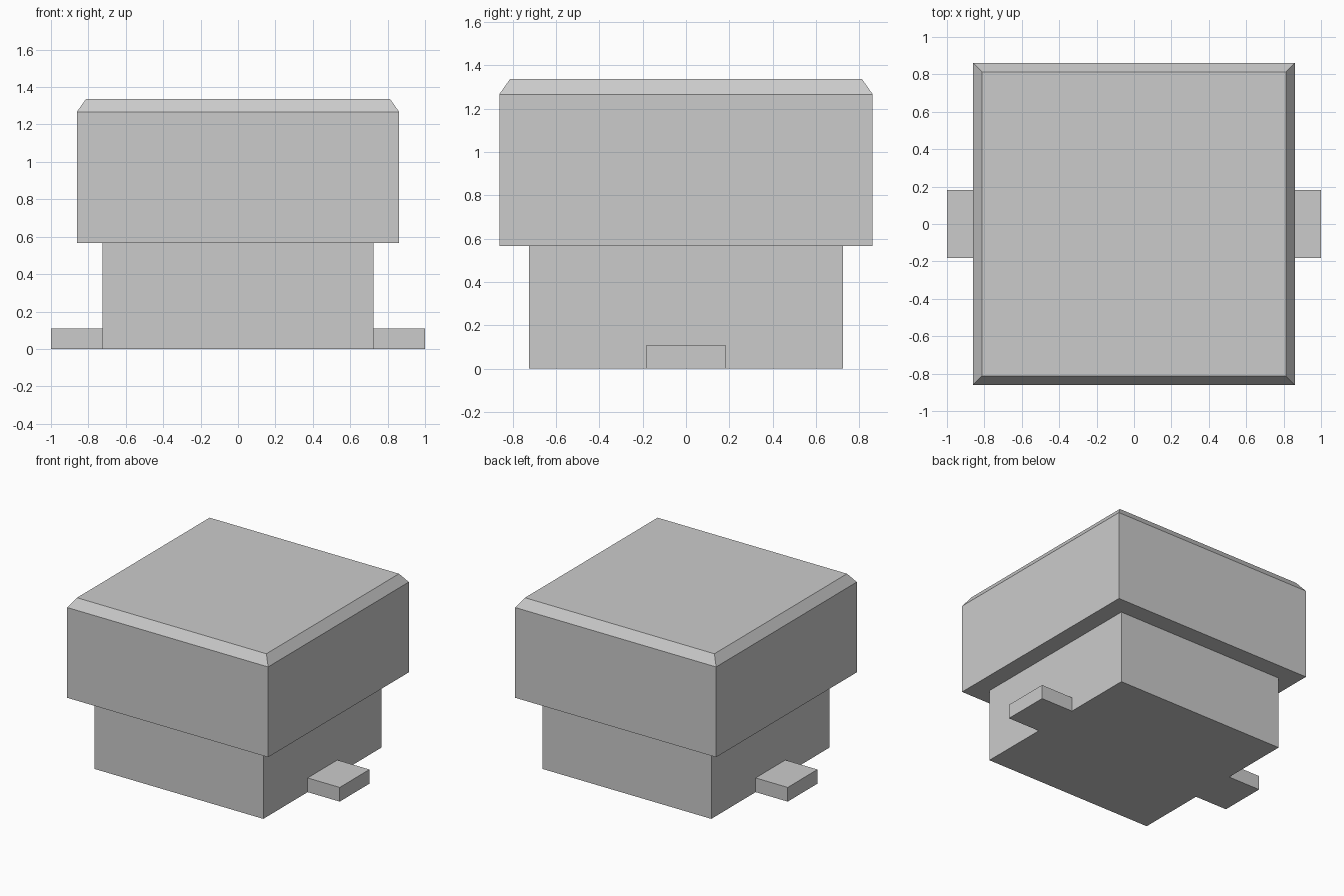
import bpy
import bmesh
from mathutils import Matrix

cube = bpy.data.objects.get("Cube")
if cube:
    bpy.data.objects.remove(cube, do_unlink=True)

grey = bpy.data.materials.new("plain grey")
grey.use_nodes = True
colour = (0.6, 0.6, 0.6, 1)
grey.diffuse_color = colour
grey.node_tree.nodes["Principled BSDF"].inputs["Base Color"].default_value = colour


def box(name, low, high, chamfer=0):
    """Flat-shaded box between two corners, with optional chamfered top edges."""
    size = [b - a for a, b in zip(low, high)]
    centre = [(a + b) / 2 for a, b in zip(low, high)]
    bm = bmesh.new()
    bmesh.ops.create_cube(bm, size=1, matrix=Matrix.Translation(centre) @ Matrix.Diagonal((*size, 1)))
    if chamfer:
        # Inset the top rim, leaving sloped faces all round
        top = [f for f in bm.faces if f.normal.z > 0.9]
        side_top = high[2] - chamfer
        for v in top[0].verts:
            v.co.z = side_top
        bmesh.ops.inset_region(bm, faces=top, thickness=chamfer, depth=0)
        for v in top[0].verts:
            v.co.z = high[2]
    bmesh.ops.recalc_face_normals(bm, faces=bm.faces)
    mesh = bpy.data.meshes.new(name)
    bm.to_mesh(mesh)
    bm.free()
    mesh.materials.append(grey)
    obj = bpy.data.objects.new(name, mesh)
    bpy.context.collection.objects.link(obj)
    return obj


# Base block and wider chamfered cap
BASE, CAP = 0.725, 0.862
SPLIT, TOP = 0.567, 1.337
box("base_block", (-BASE, -BASE, 0), (BASE, BASE, SPLIT))
box("cap", (-CAP, -CAP, SPLIT), (CAP, CAP, TOP), chamfer=0.07)

# Mounting tabs on both sides
for name, x0, x1 in (("left_tab", BASE, 1), ("right_tab", -1, -BASE)):
    box(name, (x0, -0.182, 0), (x1, 0.182, 0.11))
